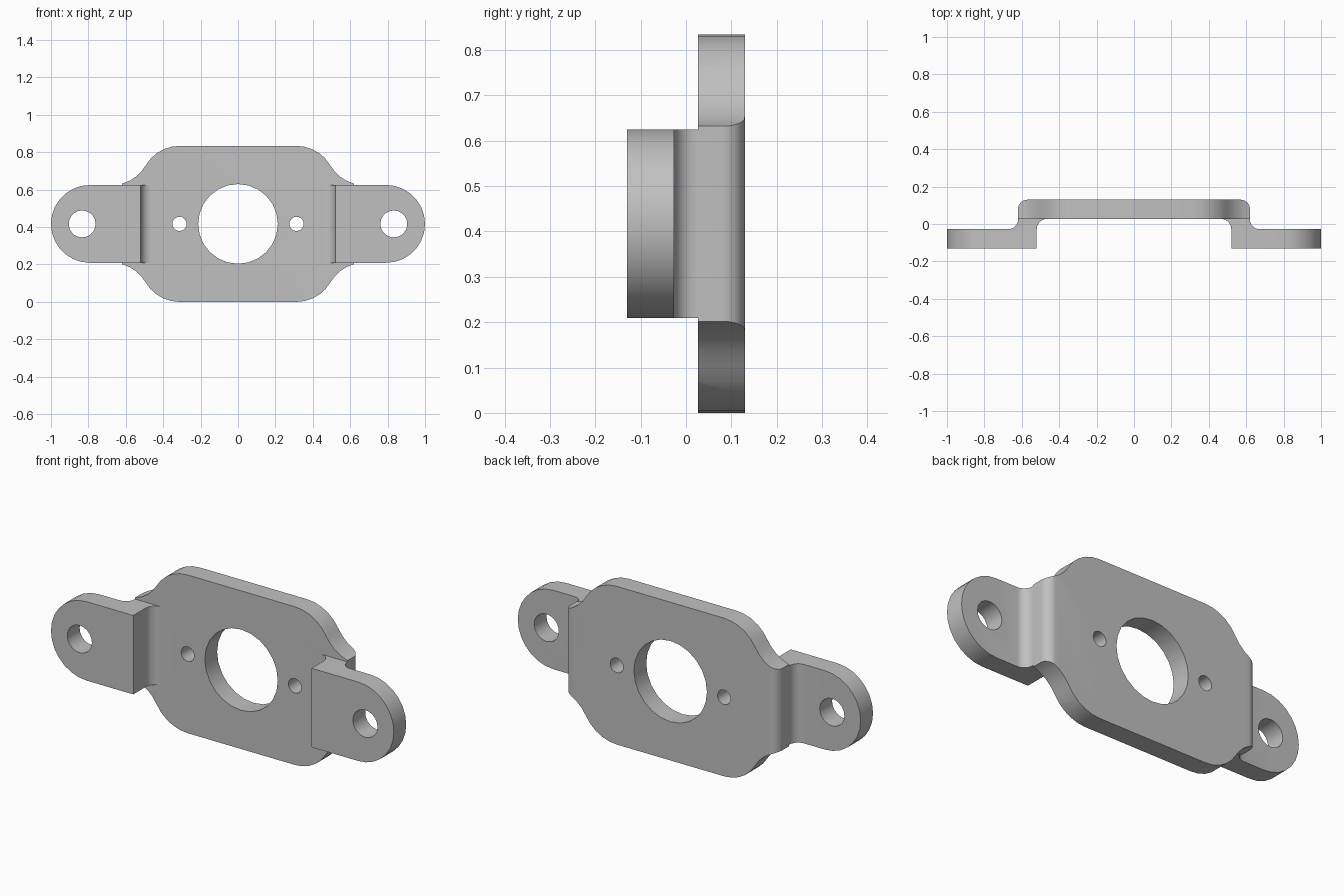
import bpy, bmesh
from math import cos, sin, radians, pi
from mathutils import Vector

cube = bpy.data.objects.get("Cube")
if cube:
    bpy.data.objects.remove(cube, do_unlink=True)

MID = 0.417          # height of the bracket's centre line
HALF_TAB = 0.208     # half height of the mounting tabs
BACK, FACE = 0.13, 0.027

steel = bpy.data.materials.new("plain grey steel")
steel.use_nodes = True
GREY = (0.53, 0.53, 0.53, 1)
steel.diffuse_color = GREY
steel.node_tree.nodes["Principled BSDF"].inputs["Base Color"].default_value = GREY


def arc(cx, cy, r, start, end, steps):
    angles = [radians(start + (end - start) * i / steps) for i in range(steps + 1)]
    return [(cx + r * cos(a), cy + r * sin(a)) for a in angles]


def prism(name, outline, to_3d, direction):
    """Extrude a closed 2D outline, placed by to_3d, along a direction."""
    bm = bmesh.new()
    face = bm.faces.new([bm.verts.new(to_3d(u, v)) for u, v in outline])
    new = bmesh.ops.extrude_face_region(bm, geom=[face])["geom"]
    bmesh.ops.translate(bm, vec=Vector(direction),
                        verts=[g for g in new if isinstance(g, bmesh.types.BMVert)])
    bmesh.ops.recalc_face_normals(bm, faces=bm.faces)
    mesh = bpy.data.meshes.new(name)
    bm.to_mesh(mesh)
    bm.free()
    mesh.materials.append(steel)
    obj = bpy.data.objects.new(name, mesh)
    bpy.context.collection.objects.link(obj)
    return obj


def front_prism(name, outline, y0, y1):
    return prism(name, outline, lambda x, z: (x, y0, MID + z), (0, y1 - y0, 0))


def combine(obj, other, operation):
    mod = obj.modifiers.new(operation.lower(), "BOOLEAN")
    mod.operation, mod.object, mod.solver = operation, other, "EXACT"
    bpy.context.view_layer.objects.active = obj
    bpy.ops.object.modifier_apply(modifier=mod.name)
    bpy.data.objects.remove(other, do_unlink=True)


def mirrored(half):
    return half + [(-x, y) for x, y in reversed(half)]


# Bent strip: centre plate, rounded outer bends and offset tabs
bend = (arc(0.57, 0.08, 0.05, 90, 0, 6)
        + arc(0.67, 0.023, 0.05, 180, 270, 6)
        + [(1.1, -FACE), (1.1, -BACK), (0.52, -BACK)]
        + arc(0.465, FACE - 0.055, 0.055, 0, 90, 6))
bracket = prism("bent_bracket", mirrored(bend), lambda x, y: (x, y, -0.1), (0, 0, 1.1))

# Front silhouette: round-ended tabs, plus a flared plate with S-curved corners
tab_half = arc(0.792, 0, HALF_TAB, 90, -90, 14)
envelope = front_prism("tab_silhouette", mirrored(tab_half), -0.3, 0.1)

r, cx = 0.209, 0.313
top = (arc(cx, HALF_TAB, r, 90, 30, 5)
       + arc(cx + 2 * r * cos(pi / 6), HALF_TAB + r, r, 210, 265, 5)[1:])
plate_half = top + [(x, -z) for x, z in reversed(top)]
combine(envelope, front_prism("plate_silhouette", mirrored(plate_half), FACE, 0.3), "UNION")
combine(bracket, envelope, "INTERSECT")

# Central bore, two small plate holes and two tab holes
holes = [(0, 0.213, 24)]
for side in (-1, 1):
    holes += [(side * 0.313, 0.038, 20), (side * 0.833, 0.072, 20)]
for x, radius, sides in holes:
    circle = arc(x, 0, radius, 0, 360, sides)[:-1]
    combine(bracket, front_prism("hole_cutter", circle, -0.4, 0.4), "DIFFERENCE")

bpy.ops.object.select_all(action="DESELECT")
bracket.select_set(True)
bpy.context.view_layer.objects.active = bracket
bpy.ops.object.shade_smooth_by_angle(angle=radians(30))
